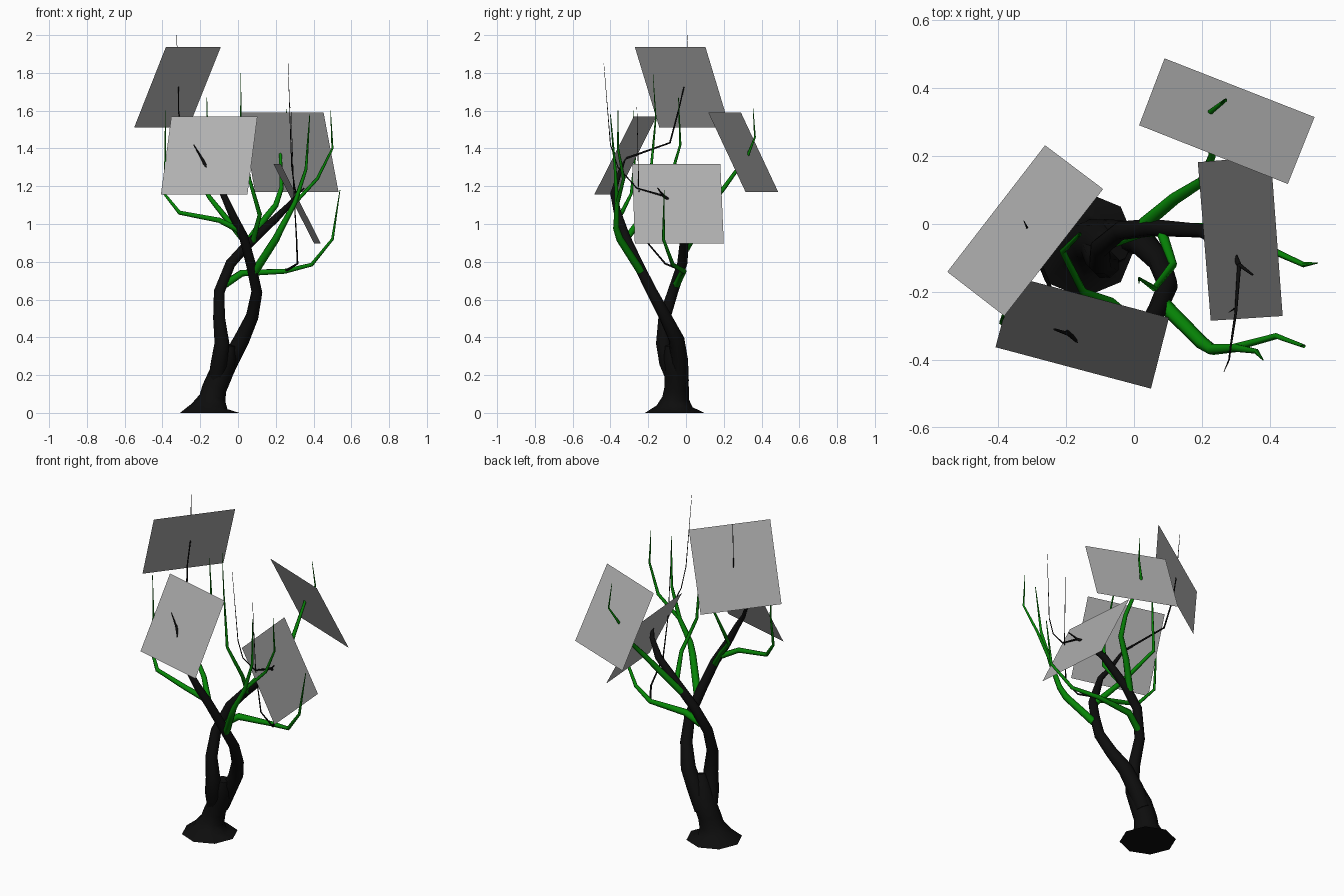
import bpy
import math


def material(name, rgb):
    m = bpy.data.materials.new(name)
    m.diffuse_color = (*rgb, 1)
    return m


BARK = material("bark", (0.004, 0.004, 0.004))
GREEN = material("green", (0.002, 0.24, 0.002))
PANEL = material("panel_grey", (0.43, 0.43, 0.43))


def limb(name, pts, mat, sides=6):
    """Tapered tube; each point is x, y, z, radius."""
    cu = bpy.data.curves.new(name, 'CURVE')
    cu.dimensions = '3D'
    cu.bevel_depth = 1.0
    cu.bevel_resolution = sides // 2 - 2
    cu.use_fill_caps = True
    sp = cu.splines.new('POLY')
    sp.points.add(len(pts) - 1)
    for p, (x, y, z, r) in zip(sp.points, pts):
        p.co = (x, y, z, 1)
        p.radius = r
    cu.materials.append(mat)
    ob = bpy.data.objects.new(name, cu)
    bpy.context.collection.objects.link(ob)
    bpy.ops.object.select_all(action='DESELECT')
    ob.select_set(True)
    bpy.context.view_layer.objects.active = ob
    bpy.ops.object.convert(target='MESH')
    bpy.ops.object.shade_smooth_by_angle(angle=math.radians(65))


def panel(name, high, low, z_high, z_low):
    """Flat tilted panel from its upper and lower edges."""
    v = [(*p, z_high) for p in high] + [(*p, z_low) for p in low]
    me = bpy.data.meshes.new(name)
    me.from_pydata(v, [], [(0, 1, 2, 3)])
    me.materials.append(PANEL)
    bpy.context.collection.objects.link(bpy.data.objects.new(name, me))


# flared foot
limb("trunk_base", [(-.15, -.06, 0, .157), (-.15, -.06, .035, .095), (-.135, -.055, .08, .07),
                    (-.125, -.05, .13, .065), (-.09, -.05, .21, .063), (-.06, -.07, .30, .052),
                    (-.045, -.08, .36, .03)], BARK, 8)

# two trunks winding around each other
limb("left_trunk", [(-.12, -.05, .15, .045), (-.1, -.1, .27, .046), (-.085, -.12, .37, .042),
                    (-.1, -.115, .5, .034), (-.1, -.07, .64, .030), (-.04, -.02, .79, .028),
                    (.05, -.01, .89, .026), (.2, -.02, 1.03, .021), (.28, -.07, 1.11, .014),
                    (.31, -.12, 1.15, .007)], BARK, 8)
limb("right_trunk", [(-.09, -.03, .17, .045), (-.04, -.035, .28, .046), (.02, -.05, .39, .042),
                     (.075, -.11, .51, .034), (.1, -.18, .64, .030), (.07, -.25, .78, .028),
                     (.03, -.32, .93, .026), (-.03, -.36, 1.05, .022), (-.08, -.385, 1.16, .017),
                     (-.14, -.36, 1.245, .012), (-.19, -.325, 1.345, .007)], BARK, 8)

# thin dark twigs
limb("left_trunk_twig", [(.31, -.12, 1.15, .006), (.30, -.26, 1.19, .004), (.285, -.36, 1.3, .003),
                         (.28, -.40, 1.42, .0025), (.265, -.435, 1.85, .001)], BARK)
limb("left_trunk_stub", [(.31, -.12, 1.15, .006), (.35, -.15, 1.19, .003)], BARK)
limb("right_trunk_twig", [(-.19, -.325, 1.345, .006), (-.29, -.085, 1.43, .005), (-.315, -.04, 1.6, .004),
                          (-.315, -.01, 1.73, .003), (-.325, .01, 2.0, .001)], BARK)
limb("right_trunk_stub", [(-.19, -.325, 1.345, .006), (-.235, -.31, 1.42, .003)], BARK)
limb("low_branch_twig", [(.25, -.01, .75, .007), (.315, -.11, .79, .005), (.31, -.22, .92, .004),
                         (.295, -.25, 1.18, .0025), (.28, -.26, 1.62, .001)], BARK)

# green branches
limb("front_right_branch", [(.09, -.24, .75, .022), (.2, -.35, .92, .02), (.23, -.37, .98, .017),
                            (.30, -.365, 1.11, .013), (.36, -.375, 1.29, .008),
                            (.38, -.40, 1.58, .002)], GREEN)
limb("front_right_fork", [(.29, -.365, 1.1, .011), (.42, -.33, 1.24, .009), (.5, -.36, 1.4, .006),
                          (.49, -.36, 1.6, .0015)], GREEN)
limb("back_branch", [(.03, 0, .87, .02), (.12, .075, 1.0, .018), (.2, .125, 1.1, .015),
                     (.23, .2, 1.19, .012), (.225, .33, 1.37, .008), (.27, .365, 1.46, .005),
                     (.255, .355, 1.61, .0015)], GREEN)
limb("middle_branch", [(.08, -.02, .91, .016), (.115, -.12, 1.05, .012), (.06, -.19, 1.24, .009),
                       (.015, -.16, 1.56, .004), (.015, -.175, 1.8, .001)], GREEN)
limb("low_branch", [(-.07, -.05, .68, .022), (.02, -.02, .74, .02), (.25, -.01, .75, .014),
                    (.39, -.07, .785, .011), (.5, -.12, .92, .008), (.54, -.115, 1.18, .002)], GREEN)
limb("left_branch", [(.02, -.33, .96, .018), (-.1, -.37, 1.02, .015), (-.31, -.34, 1.06, .012),
                     (-.39, -.29, 1.16, .008), (-.385, -.27, 1.35, .005), (-.385, -.28, 1.6, .0015)], GREEN)
limb("inner_left_branch", [(.02, -.31, .93, .018), (-.07, -.23, 1.04, .015), (-.15, -.2, 1.14, .012),
                           (-.21, -.08, 1.25, .010), (-.16, -.03, 1.42, .006),
                           (-.165, -.04, 1.67, .0015)], GREEN)

# four square panels
panel("back_panel", [(.015, .291), (.453, .118)], [(.532, .315), (.09, .488)], 1.59, 1.17)
panel("left_panel", [(-.382, -.271), (-.091, .103)], [(-.262, .232), (-.55, -.141)], 1.937, 1.51)
panel("front_panel", [(.103, -.276), (-.353, -.155)], [(-.408, -.363), (.05, -.485)], 1.57, 1.157)
panel("right_panel", [(.188, .182), (.226, -.285)], [(.438, -.271), (.403, .2)], 1.317, .897)
